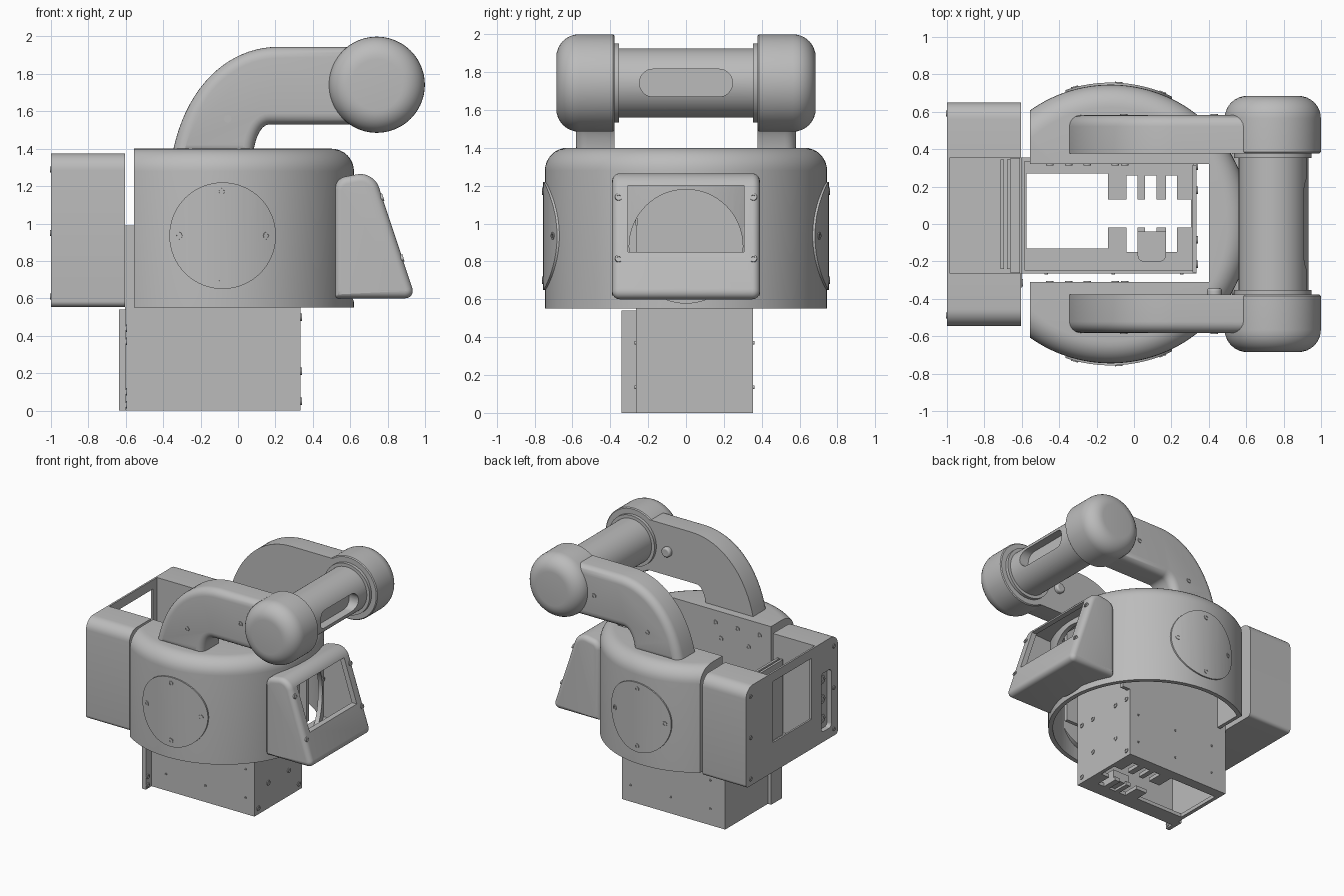
import bpy, bmesh, math
from mathutils import Vector, Matrix
from mathutils.geometry import interpolate_bezier

if "Cube" in bpy.data.objects:
    bpy.data.objects.remove(bpy.data.objects["Cube"])

GREY = bpy.data.materials.new("plain_grey")
GREY.use_nodes = True
GREY.diffuse_color = (0.5, 0.5, 0.5, 1)
GREY.node_tree.nodes["Principled BSDF"].inputs["Base Color"].default_value = (0.5, 0.5, 0.5, 1)


def finish(name, bm):
    bmesh.ops.recalc_face_normals(bm, faces=bm.faces[:])
    mesh = bpy.data.meshes.new(name)
    bm.to_mesh(mesh)
    bm.free()
    mesh.materials.append(GREY)
    obj = bpy.data.objects.new(name, mesh)
    bpy.context.collection.objects.link(obj)
    shade(mesh)
    return obj


def shade(mesh):
    mesh.shade_smooth()
    mesh.set_sharp_from_angle(angle=math.radians(32))


def rounded(corners):
    """Polygon from (u, v, corner radius)."""
    pts = []
    for i, (u, v, r) in enumerate(corners):
        p = Vector((u, v))
        if r == 0:
            pts.append(p)
            continue
        a = p + (Vector(corners[i - 1][:2]) - p).normalized() * r
        b = p + (Vector(corners[(i + 1) % len(corners)][:2]) - p).normalized() * r
        pts += interpolate_bezier(a, a.lerp(p, 0.55), b.lerp(p, 0.55), b, 9)
    return pts


def prism(name, pts, axis, lo, hi, bevel=0, both=False):
    """Extrude a polygon along an axis; optionally round the rim of the hi end or both."""
    place = {"x": lambda u, v, d: (d, u, v), "y": lambda u, v, d: (u, d, v),
             "z": lambda u, v, d: (u, v, d)}[axis]
    bm = bmesh.new()
    rings = [[bm.verts.new(place(p[0], p[1], d)) for p in pts] for d in (lo, hi)]
    caps = [bm.faces.new(r) for r in rings]
    for i in range(len(pts)):
        bm.faces.new((rings[0][i - 1], rings[0][i], rings[1][i], rings[1][i - 1]))
    if bevel:
        edges = list(caps[1].edges) + (list(caps[0].edges) if both else [])
        bmesh.ops.recalc_face_normals(bm, faces=bm.faces[:])
        bmesh.ops.bevel(bm, geom=edges, offset=bevel, segments=6, profile=0.5, affect="EDGES")
    return finish(name, bm)


def box(name, x, y, z):
    return prism(name, [(x[0], y[0]), (x[1], y[0]), (x[1], y[1]), (x[0], y[1])], "z", *z)


def lathe(name, profile, centre=(0, 0, 0), direction=(0, 0, 1), steps=72):
    """Spin a (radius, height) profile round a direction."""
    bm = bmesh.new()
    vs = [bm.verts.new((r, 0, h)) for r, h in profile]
    es = [bm.edges.new(e) for e in zip(vs, vs[1:])]
    bmesh.ops.spin(bm, geom=vs + es, cent=(0, 0, 0), axis=(0, 0, 1), angle=math.tau, steps=steps)
    bmesh.ops.remove_doubles(bm, verts=bm.verts[:], dist=1e-5)
    turn = Vector(direction).to_track_quat("Z", "Y").to_matrix().to_4x4()
    bm.transform(Matrix.Translation(centre) @ turn)
    return finish(name, bm)


def rod(name, r, lo, hi, centre, direction, steps=64):
    return lathe(name, [(0, lo), (r, lo), (r, hi), (0, hi)], centre, direction, steps)


def cut(obj, *cutters, op="DIFFERENCE"):
    for c in cutters:
        m = obj.modifiers.new("cut", "BOOLEAN")
        m.object, m.operation, m.solver = c, op, "EXACT"
        bpy.context.view_layer.update()
        mesh = bpy.data.meshes.new_from_object(obj.evaluated_get(bpy.context.evaluated_depsgraph_get()))
        obj.modifiers.clear()
        obj.data = mesh
        shade(mesh)
        bpy.data.objects.remove(c)
    return obj


def bolt(centre, direction, r=0.02):
    lathe("bolt", [(0, 0.001), (r * 0.5, 0.001), (r * 0.5, 0.006), (r, 0.006), (r, -0.02), (0, -0.02)],
          centre, direction, 12)


def quarter(r, h, f):
    """Rounded shoulder from the wall (r) to the top (h)."""
    return [(r - f + f * math.cos(a * math.pi / 16), h - f + f * math.sin(a * math.pi / 16)) for a in range(9)]


# Drum body: hollow, open below, flat back, slotted through the top
CX, R = -0.125, 0.745
body = lathe("drum_body", [(0, 0.55), (R, 0.55)] + quarter(R, 1.4, 0.12) + [(0, 1.4)], (CX, 0, 0), steps=128)
cut(body, box("c", (-1.5, -0.555), (-1, 1), (0, 2)))
cavity = lathe("c", [(0, 0.3), (R - 0.035, 0.3)] + quarter(R - 0.035, 1.36, 0.1) + [(0, 1.36)], (CX, 0, 0), steps=128)
cut(cavity, box("c", (-1.5, -0.525), (-1, 1), (0, 2)))
cut(body, cavity, box("c", (-0.7, 0.4), (-0.31, 0.32), (0.2, 1.6)),
    rod("c", 0.3, 0.4, 0.9, (0, 0, 0.88), (1, 0, 0)))

# Walls lining the slot
for side, y in (("right", (-0.34, -0.31)), ("left", (0.32, 0.35))):
    box("slot_wall_" + side, (-0.55, 0.4), y, (0.57, 1.39))
for x, z in ((-0.45, 1.3), (-0.25, 1.3), (-0.05, 1.3), (-0.35, 1.18), (-0.1, 1.18)):
    bolt((x, -0.31, z), (0, 1, 0))
    bolt((x, 0.32, z), (0, -1, 0))

# Round side covers that follow the drum
for s in (-1, 1):
    cover = rod("side_cover", 0.285, 0.66, 0.9, (-0.082, 0, 0.935), (0, s, 0))
    cut(cover, rod("c", R + 0.011, 0.4, 1.5, (CX, 0, 0), (0, 0, 1), 128), op="INTERSECT")
    for dx, dz in ((0, 0.235), (0, -0.235), (0.235, 0), (-0.235, 0)):
        x = -0.082 + dx
        y = math.sqrt((R + 0.01) ** 2 - (x - CX) ** 2)
        bolt((x, s * y, 0.935 + dz), (x - CX, s * y, 0))

# Lower equipment box: open top, slotted floor
tray = box("lower_box", (-0.605, 0.335), (-0.265, 0.355), (0, 0.99))
cut(tray, box("c", (-0.585, 0.315), (-0.245, 0.335), (0.03, 1.2)),
    box("c", (-0.575, -0.14), (-0.13, 0.27), (-0.1, 0.1)),
    box("c", (-0.2, 0.305), (-0.02, 0.13), (-0.1, 0.1)))
for x in (-0.04, 0.06, 0.17):
    cut(tray, box("c", (x, x + 0.06), (-0.15, 0.26), (-0.1, 0.1)))
box("box_end_wall", (0.312, 0.334), (-0.26, 0.315), (0.95, 1.3))
prism("floor_clip", rounded([(0.02, -0.2, 0.03), (0.17, -0.2, 0.03), (0.17, -0.04, 0), (0.02, -0.04, 0)]), "z", 0.02, 0.1)
box("box_flange", (-0.635, -0.6), (-0.34, -0.2), (0, 0.54))
for z in (0.03, 0.1, 0.37, 0.44):
    bolt((-0.6, -0.315, z), (1, 0, 0))
for y, z in ((-0.215, 0.5), (-0.085, 0.5), (0.18, 0.5), (0.31, 0.5), (-0.085, 0.21), (0.18, 0.21), (-0.215, 0.05), (0.31, 0.05)):
    bolt((0.335, y, z), (1, 0, 0))
for x in (-0.47, -0.11, 0.255):
    for z in (0.135, 0.37):
        bolt((x, -0.265, z), (0, -1, 0), 0.009)
        bolt((x, 0.355, z), (0, 1, 0), 0.009)

# Rear pack with an open centre and a window in its back plate
pack = prism("rear_pack", rounded([(-0.545, 0.555, 0.03), (0.65, 0.555, 0.03), (0.65, 1.375, 0.09), (-0.545, 1.375, 0.09)]),
             "x", -1, -0.605)
cut(pack, box("c", (-0.985, -0.5), (-0.265, 0.355), (0.585, 1.6)),
    box("c", (-1.1, -0.9), (-0.2, 0.3), (0.8, 1.3)),
    prism("c", rounded([(-0.46, 0.64, 0.03), (-0.33, 0.64, 0.03), (-0.33, 1.12, 0.03), (-0.46, 1.12, 0.03)]), "x", -1.1, -0.96))
for z in (0.72, 0.88, 1.04):
    bolt((-0.96, -0.395, z), (-1, 0, 0), 0.035)
for y in (-0.49, 0.59):
    for z in (0.61, 0.95, 1.29):
        bolt((-1, y, z), (-1, 0, 0), 0.016)
box("connector_plate", (-0.66, -0.61), (-0.262, 0.352), (0.57, 0.99))
for x in (-0.715, -0.68):
    box("connector_rail", (x, x + 0.02), (-0.24, 0.345), (0.57, 1.2))

# Sloped display hood
hood = prism("display_hood", rounded([(0.515, 0.6, 0.02), (0.95, 0.6, 0.06), (0.725, 1.28, 0.09), (0.515, 1.24, 0.06)]),
             "y", -0.39, 0.39, 0.04, True)
cut(hood, prism("c", [(0.4, 0.64), (0.89, 0.64), (0.7, 1.225), (0.4, 1.21)], "y", -0.35, 0.35),
    box("c", (0.62, 1.2), (-0.305, 0.305), (0.85, 1.2)))
for s in (-1, 1):
    for z in (0.815, 1.14):
        bolt((0.94 - (z - 0.63) * 0.331, s * 0.355, z), (0.95, 0, 0.31))
    bolt((CX + math.sqrt(R * R - 0.1), s * 0.315, 0.965), (1, 0, 0))

# Carrying handle: two swept arms, end caps, collars and a grip
outer = interpolate_bezier(Vector((-0.345, 1.4)), Vector((-0.27, 1.74)), Vector((-0.05, 1.945)), Vector((0.22, 1.945)), 20)
inner = interpolate_bezier(Vector((0.17, 1.53)), Vector((0.13, 1.53)), Vector((0.1, 1.48)), Vector((0.085, 1.4)), 10)
arm = [(-0.355, 1.36)] + outer + [(0.7, 1.945), (0.7, 1.53)] + inner + [(0.08, 1.36)]
HX, HZ = 0.742, 1.742
for s, side in ((-1, "right"), (1, "left")):
    prism("handle_arm_" + side, arm, "y", s * 0.378, s * 0.582, 0.06)
    lathe("handle_cap_" + side, [(0, 0.378), (0.25, 0.378), (0.257, 0.385)] + quarter(0.257, 0.685, 0.12) + [(0, 0.685)],
          (HX, 0, HZ), (0, s, 0))
    rod("handle_collar_" + side, 0.208, 0.353, 0.4, (HX, 0, HZ), (0, s, 0))
    for x, z in ((-0.055, 1.56), (0.43, 1.73)):
        bolt((x, s * 0.582, z), (0, s, 0))
lathe("arm_button", [(0, 0.03)] + quarter(0.04, 0.035, 0.015)[::-1] + [(0.04, -0.01), (0, -0.01)],
      (0.43, -0.378, 1.73), (0, 1, 0), 24)
grip = rod("handle_grip", 0.182, -0.38, 0.38, (HX, 0, HZ), (0, 1, 0), 96)
cut(grip, prism("c", rounded([(-0.245, 1.67, 0.07), (0.245, 1.67, 0.07), (0.245, 1.815, 0.07), (-0.245, 1.815, 0.07)]),
                "x", 0.84, 1.1),
    rod("c", 0.028, 0.06, 0.3, (HX, 0, HZ), (0.55, 0, -0.83), 24))
